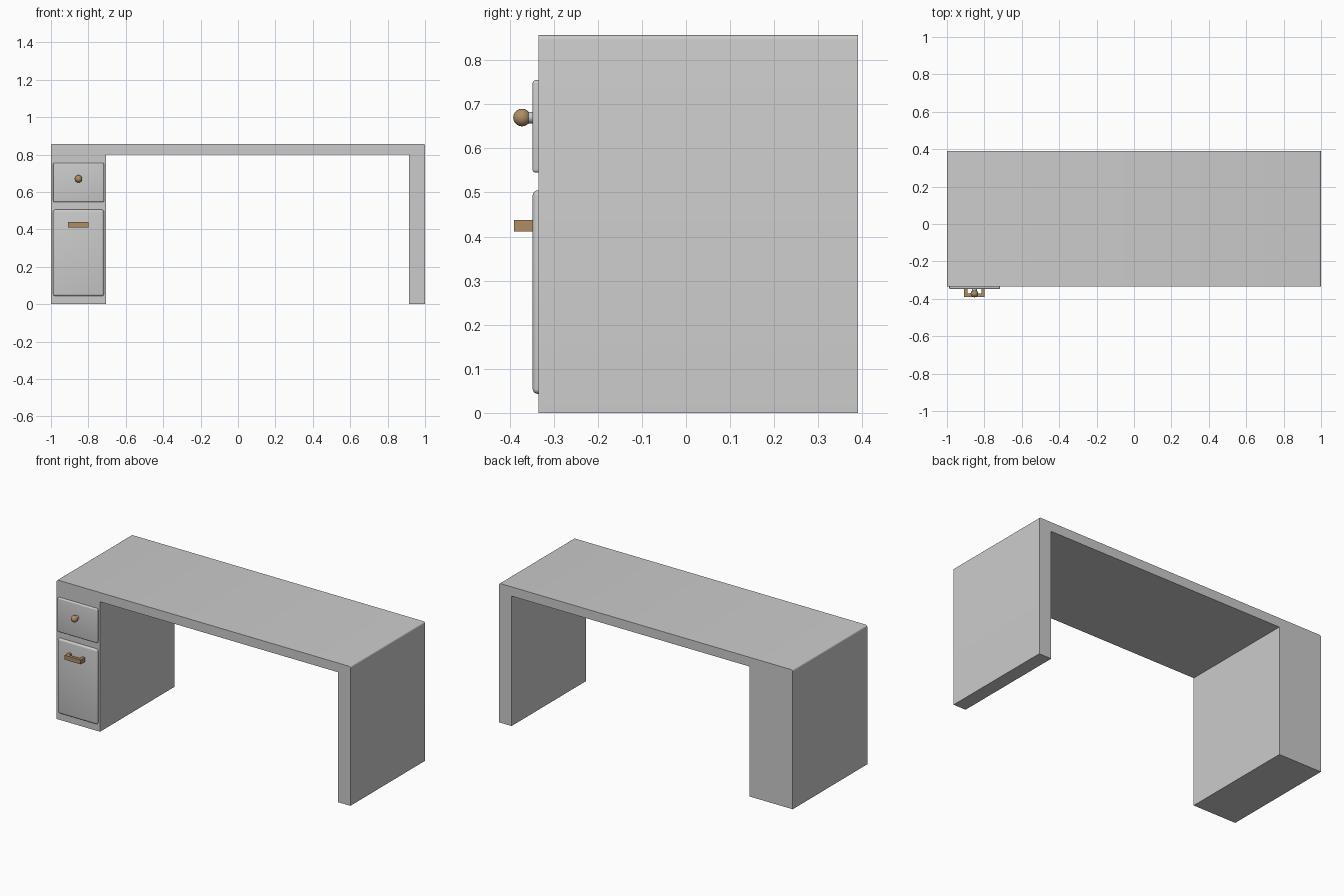
import bpy, bmesh, math
from mathutils import Matrix, Vector

if "Cube" in bpy.data.objects:
    bpy.data.objects.remove(bpy.data.objects["Cube"])

FRONT, BACK = -0.335, 0.39


def material(name, rgb):
    m = bpy.data.materials.new(name)
    m.diffuse_color = (*rgb, 1)
    m.use_nodes = True
    m.node_tree.nodes["Principled BSDF"].inputs["Base Color"].default_value = m.diffuse_color
    return m


wood = material("tan_wood", (0.42, 0.27, 0.13))


def finish(bm, name, mat=None, smooth=True):
    bmesh.ops.recalc_face_normals(bm, faces=bm.faces)
    me = bpy.data.meshes.new(name)
    bm.to_mesh(me)
    bm.free()
    ob = bpy.data.objects.new(name, me)
    bpy.context.collection.objects.link(ob)
    if mat:
        me.materials.append(mat)
    if smooth:
        bpy.ops.object.select_all(action='DESELECT')
        ob.select_set(True)
        bpy.context.view_layer.objects.active = ob
        bpy.ops.object.shade_smooth_by_angle(angle=math.radians(35))
    return ob


def extrude(bm, pts, axis_vec):
    face = bm.faces.new([bm.verts.new(p) for p in pts])
    ext = bmesh.ops.extrude_face_region(bm, geom=[face])
    bmesh.ops.translate(bm, vec=axis_vec,
                        verts=[v for v in ext["geom"] if isinstance(v, bmesh.types.BMVert)])


# Desk shell: one arch profile with softly rounded top corners
def corner(cx, cz, r, a0, n=4):
    return [(cx + r * math.cos(a0 + i * math.pi / 2 / n),
             cz + r * math.sin(a0 + i * math.pi / 2 / n)) for i in range(n + 1)]


r, H = 0.01, 0.857
profile = [(-1, 0), (-0.705, 0), (-0.705, 0.8), (0.915, 0.8), (0.915, 0), (1, 0)]
profile += corner(1 - r, H - r, r, 0) + corner(-1 + r, H - r, r, math.pi / 2)
bm = bmesh.new()
extrude(bm, [(x, FRONT, z) for x, z in profile], Vector((0, BACK - FRONT, 0)))
finish(bm, "desk_shell")


# Drawers: run the full depth of the pedestal, with rounded front edges
def drawer(name, z0, z1, bevel, all_edges):
    x0, x1, y0 = -0.988, -0.717, -0.348
    bm = bmesh.new()
    extrude(bm, [(x0, y0, z0), (x1, y0, z0), (x1, y0, z1), (x0, y0, z1)],
            Vector((0, BACK - 0.001 - y0, 0)))
    edges = [e for e in bm.edges if all(v.co.y < 0 for v in e.verts)
             or (all_edges and e.verts[0].co.y * e.verts[1].co.y < 0)]
    bmesh.ops.bevel(bm, geom=edges, offset=bevel, segments=4, profile=0.5, affect='EDGES')
    finish(bm, name)


drawer("upper_drawer", 0.545, 0.755, 0.007, True)
drawer("lower_drawer", 0.043, 0.505, 0.012, True)

# Round knob and its stem
bm = bmesh.new()
bmesh.ops.create_uvsphere(bm, u_segments=32, v_segments=16, radius=0.02,
                          matrix=Matrix.Translation((-0.853, -0.372, 0.67)))
finish(bm, "knob", wood)
bm = bmesh.new()
bmesh.ops.create_cone(bm, cap_ends=True, segments=32, radius1=0.013, radius2=0.013, depth=0.025,
                      matrix=Matrix.Translation((-0.853, -0.353, 0.67))
                      @ Matrix.Rotation(math.pi / 2, 4, 'X'))
finish(bm, "knob_stem")

# U-shaped bar handle
xa, xb, yo, yi, t = -0.908, -0.798, -0.39, -0.346, 0.018
u = [(xa, yi), (xa, yo), (xb, yo), (xb, yi), (xb - t, yi), (xb - t, yo + t),
     (xa + t, yo + t), (xa + t, yi)]
bm = bmesh.new()
extrude(bm, [(x, y, 0.411) for x, y in u], Vector((0, 0, 0.027)))
finish(bm, "bar_handle", wood, smooth=False)
